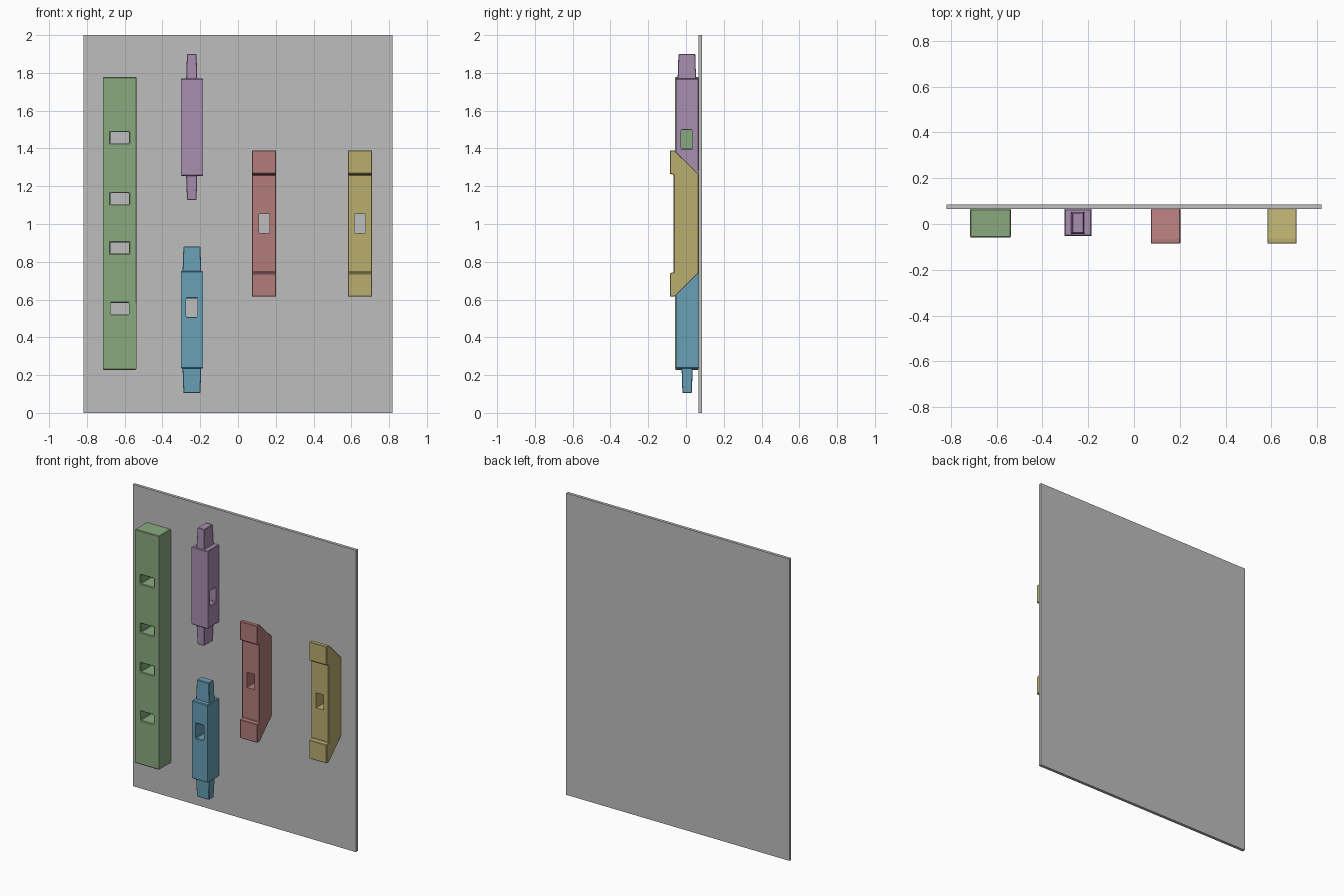
import bpy, bmesh

if "Cube" in bpy.data.objects:
    bpy.data.objects.remove(bpy.data.objects["Cube"])


def material(name, rgb):
    m = bpy.data.materials.new(name)
    lin = [(c / 255 / 12.92) if c < 10 else ((c / 255 + 0.055) / 1.055) ** 2.4 for c in rgb]
    m.diffuse_color = (*lin, 1)
    m.use_nodes = True
    m.node_tree.nodes["Principled BSDF"].inputs["Base Color"].default_value = m.diffuse_color
    return m


GREY = material("board grey", (190, 190, 190))
GREEN = material("soft green", (138, 170, 128))
PURPLE = material("soft purple", (168, 142, 176))
BLUE = material("soft blue", (104, 160, 182))
RED = material("soft red", (178, 124, 122))
YELLOW = material("soft yellow", (186, 174, 112))


def finish(name, bm, mat):
    bmesh.ops.recalc_face_normals(bm, faces=bm.faces[:])
    me = bpy.data.meshes.new(name)
    bm.to_mesh(me)
    bm.free()
    me.materials.append(mat)
    ob = bpy.data.objects.new(name, me)
    bpy.context.collection.objects.link(ob)
    return ob


def box(name, x, y, z, mat, taper=0, tip_up=True):
    """Box from ranges; taper insets the tip end in x and y."""
    bm = bmesh.new()
    bmesh.ops.create_cube(bm, size=1)
    for v in bm.verts:
        t = taper if (v.co.z > 0) == tip_up else 0
        v.co = [(r[0] + r[1]) / 2 + s * (r[1] - r[0] - 2 * k)
                for r, s, k in zip((x, y, z), v.co, (t, t, 0))]
    return finish(name, bm, mat)


def apply(ob, mod):
    bpy.context.view_layer.objects.active = ob
    bpy.ops.object.modifier_apply(modifier=mod.name)


def bevel(ob, width):
    mod = ob.modifiers.new("edge chamfer", 'BEVEL')
    mod.width, mod.segments, mod.limit_method = width, 1, 'ANGLE'
    apply(ob, mod)


def combine(ob, other, operation):
    mod = ob.modifiers.new("combine", 'BOOLEAN')
    mod.object, mod.operation, mod.solver = other, operation, 'EXACT'
    apply(ob, mod)
    bpy.data.objects.remove(other)


def cut(ob, x, y, z):
    combine(ob, box("mortise_cutter", x, y, z, ob.data.materials[0]), 'DIFFERENCE')


BACK = 0.066      # face of the board that the parts rest on
FRONT = -0.058
THROUGH = (-0.3, 0.3)

# Backing board
box("backing_board", (-0.818, 0.818), (BACK, 0.086), (0, 2), GREY)

# Long post with four through mortises
post = box("long_post", (-0.715, -0.538), (FRONT, BACK), (0.228, 1.778), GREEN)
for z in (0.552, 0.873, 1.134, 1.457):
    cut(post, (-0.675, -0.577), THROUGH, (z - 0.03, z + 0.03))
bevel(post, 0.004)


# Short posts: bodies with tapered tenons at both ends
def short_post(name, z, hole, tenons, mat):
    body = box(name, (-0.303, -0.185), (-0.053, BACK), z, mat)
    cut(body, *hole)
    bevel(body, 0.004)
    for tx, ty, tz, up in tenons:
        tenon = box("tenon", tx, ty, tz, mat, 0.005, up)
        bevel(tenon, 0.003)
        combine(body, tenon, 'UNION')


short_post("upper_short_post", (1.255, 1.77), ((-0.5, 0), (-0.026, 0.034), (1.40, 1.497)),
           [((-0.275, -0.215), (-0.045, 0.054), (1.75, 1.9), True),
            ((-0.275, -0.215), (-0.045, 0.054), (1.128, 1.275), False)], PURPLE)
short_post("lower_short_post", (0.235, 0.752), ((-0.274, -0.215), THROUGH, (0.508, 0.606)),
           [((-0.294, -0.194), (-0.024, 0.036), (0.73, 0.88), True),
            ((-0.294, -0.194), (-0.024, 0.036), (0.105, 0.255), False)], BLUE)


# Brackets: side profile extruded across x, with a notched front and sloped ends
def bracket(name, x0, x1, mat):
    mid = 1.0025
    upper = [(-0.065, 0.257), (-0.086, 0.264), (-0.086, 0.387), (-0.06, 0.387), (BACK, 0.262)]
    profile = [(y, mid + h) for y, h in upper] + [(y, mid - h) for y, h in reversed(upper)]
    bm = bmesh.new()
    face = bm.faces.new([bm.verts.new((x0, y, z)) for y, z in profile])
    ext = bmesh.ops.extrude_face_region(bm, geom=[face])
    moved = [g for g in ext["geom"] if isinstance(g, bmesh.types.BMVert)]
    bmesh.ops.translate(bm, vec=(x1 - x0, 0, 0), verts=moved)
    ob = finish(name, bm, mat)
    bevel(ob, 0.003)
    c = (x0 + x1) / 2
    cut(ob, (c - 0.028, c + 0.028), THROUGH, (mid - 0.05, mid + 0.05))


bracket("left_bracket", 0.074, 0.202, RED)
bracket("right_bracket", 0.582, 0.71, YELLOW)
